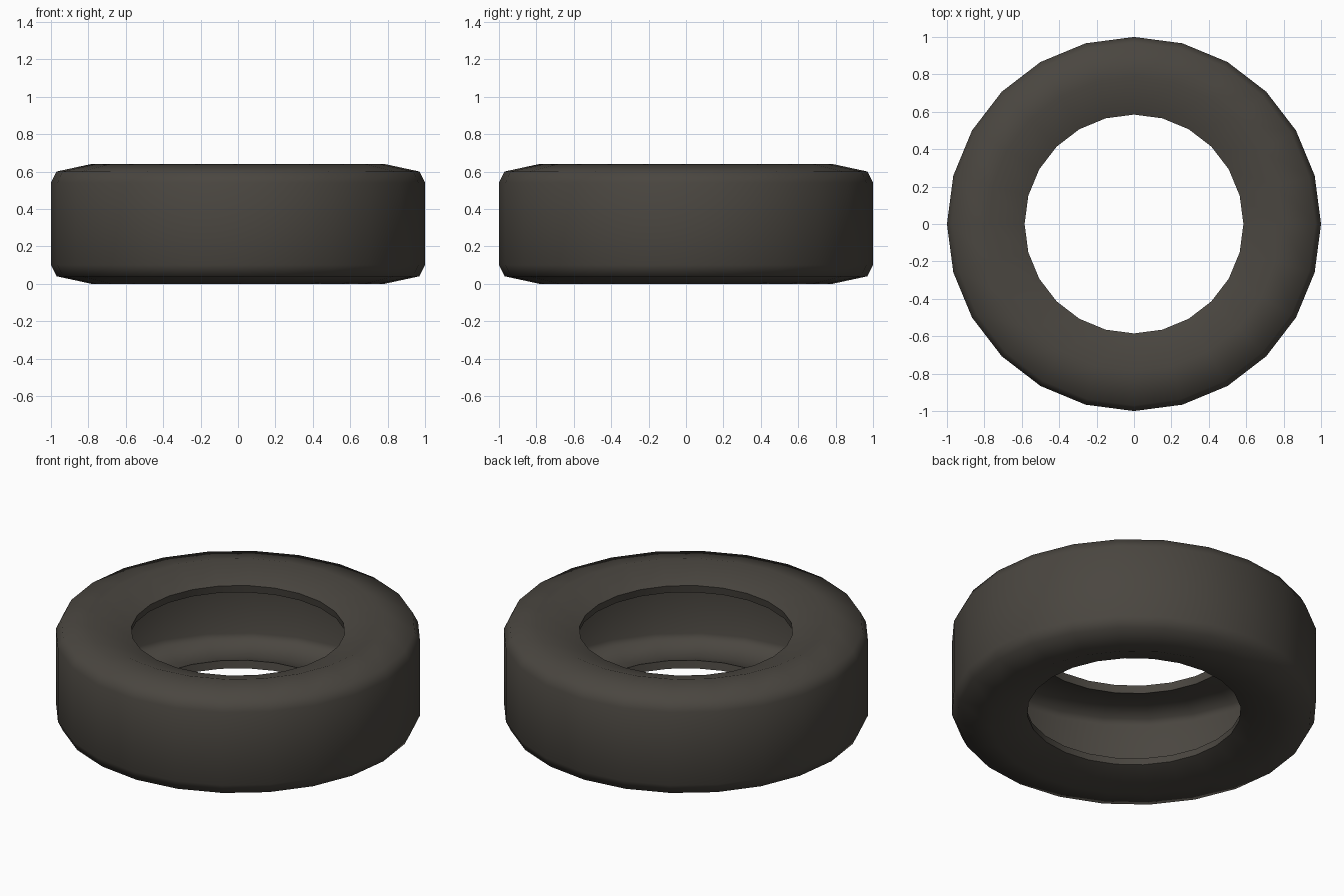
import bpy, bmesh, math
from mathutils import Matrix

if "Cube" in bpy.data.objects:
    bpy.data.objects.remove(bpy.data.objects["Cube"], do_unlink=True)

SIDES = 24
HEIGHT = 0.64

# Rubber colour
rubber = bpy.data.materials.new("dark rubber")
rubber.use_nodes = True
colour = (0.068, 0.061, 0.051, 1.0)
rubber.diffuse_color = colour
bsdf = next(n for n in rubber.node_tree.nodes if n.type == 'BSDF_PRINCIPLED')
bsdf.inputs["Base Color"].default_value = colour
bsdf.inputs["Roughness"].default_value = 0.8

# Lower half of the hollow shell section (radius, height), outer and inner skins
outer = [(0.585, 0.07), (0.785, 0.0), (0.97, 0.04), (1.0, 0.10)]
inner = [(0.956, 0.11), (0.942, 0.075), (0.79, 0.045), (0.593, 0.115)]


def flip(points):
    """Mirror section points about mid height."""
    return [(r, HEIGHT - z) for r, z in reversed(points)]


section = outer + flip(outer) + flip(inner) + inner

# Tyre: the closed section revolved about the vertical axis
bm = bmesh.new()
rings = []
for i in range(SIDES):
    turn = Matrix.Rotation(math.tau * i / SIDES, 3, 'Z')
    rings.append([bm.verts.new(turn.col[0] * r + turn.col[2] * z) for r, z in section])
n = len(section)
for i, ring in enumerate(rings):
    following = rings[(i + 1) % SIDES]
    for j in range(n):
        k = (j + 1) % n
        bm.faces.new((ring[j], following[j], following[k], ring[k]))
bmesh.ops.recalc_face_normals(bm, faces=bm.faces)

mesh = bpy.data.meshes.new("tyre")
bm.to_mesh(mesh)
bm.free()
mesh.materials.append(rubber)
tyre = bpy.data.objects.new("tyre", mesh)
bpy.context.collection.objects.link(tyre)

# Smooth rubber with crisp bead edges
bpy.ops.object.select_all(action='DESELECT')
tyre.select_set(True)
bpy.context.view_layer.objects.active = tyre
bpy.ops.object.shade_smooth_by_angle(angle=math.radians(68))
